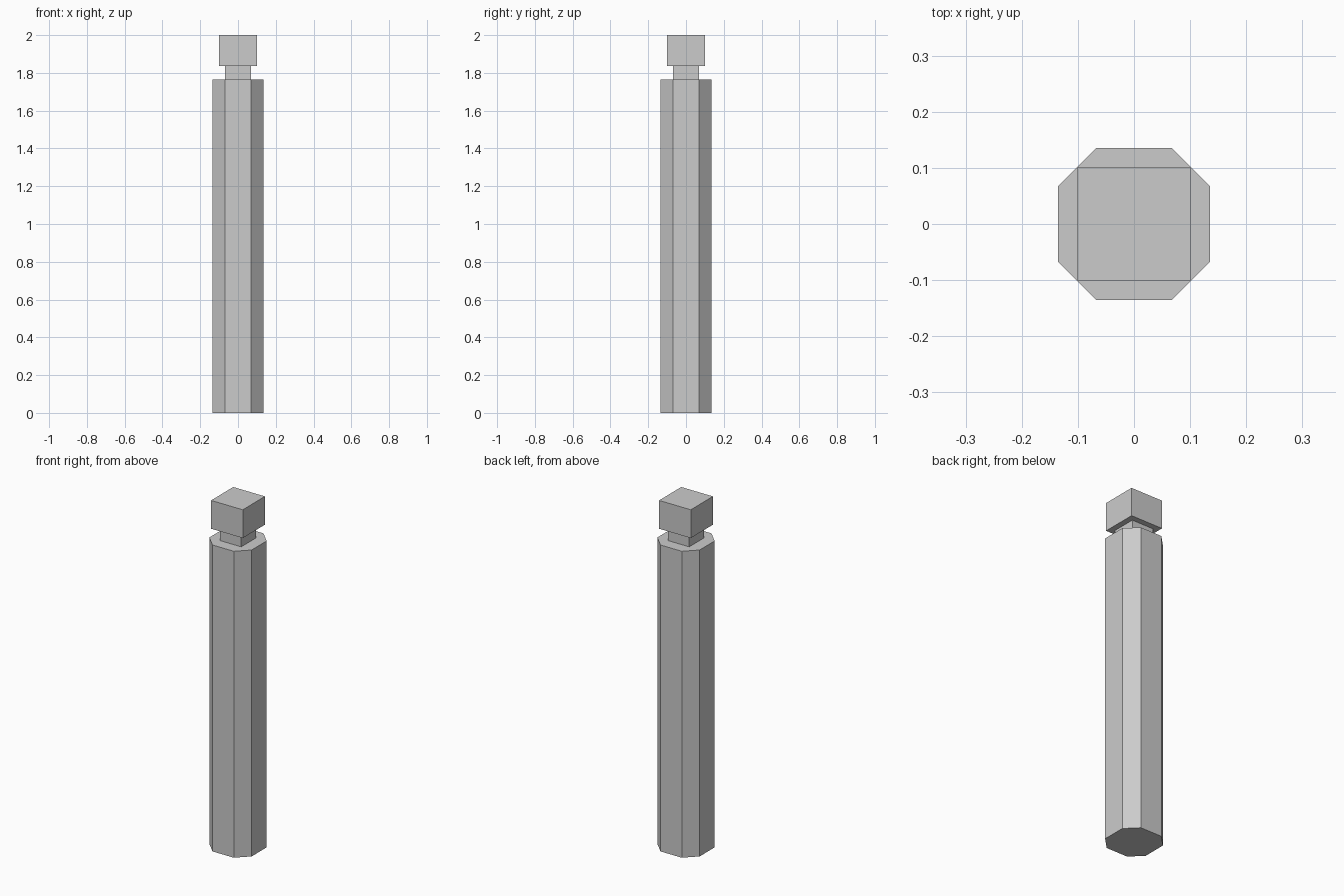
import bpy, bmesh

if "Cube" in bpy.data.objects:
    bpy.data.objects.remove(bpy.data.objects["Cube"])


def prism(name, profile, z0, z1):
    """Closed vertical prism from an xy profile."""
    bm = bmesh.new()
    base = bm.faces.new([bm.verts.new((x, y, z0)) for x, y in profile])
    top = bmesh.ops.extrude_face_region(bm, geom=[base], use_keep_orig=True)
    verts = [g for g in top["geom"] if isinstance(g, bmesh.types.BMVert)]
    bmesh.ops.translate(bm, verts=verts, vec=(0, 0, z1 - z0))
    bmesh.ops.recalc_face_normals(bm, faces=bm.faces)
    mesh = bpy.data.meshes.new(name)
    bm.to_mesh(mesh)
    bm.free()
    obj = bpy.data.objects.new(name, mesh)
    bpy.context.collection.objects.link(obj)
    return obj


def square(h):
    return [(-h, -h), (h, -h), (h, h), (-h, h)]


def chamfered_square(h, c):
    return [(-c, -h), (c, -h), (h, -c), (h, c),
            (c, h), (-c, h), (-h, c), (-h, -c)]


# Eight-sided post shaft
prism("post_shaft", chamfered_square(0.135, 0.068), 0.0, 1.765)
# Narrow square neck
prism("post_neck", square(0.068), 1.765, 1.837)
# Square block cap
prism("post_cap", square(0.101), 1.837, 2.0)
